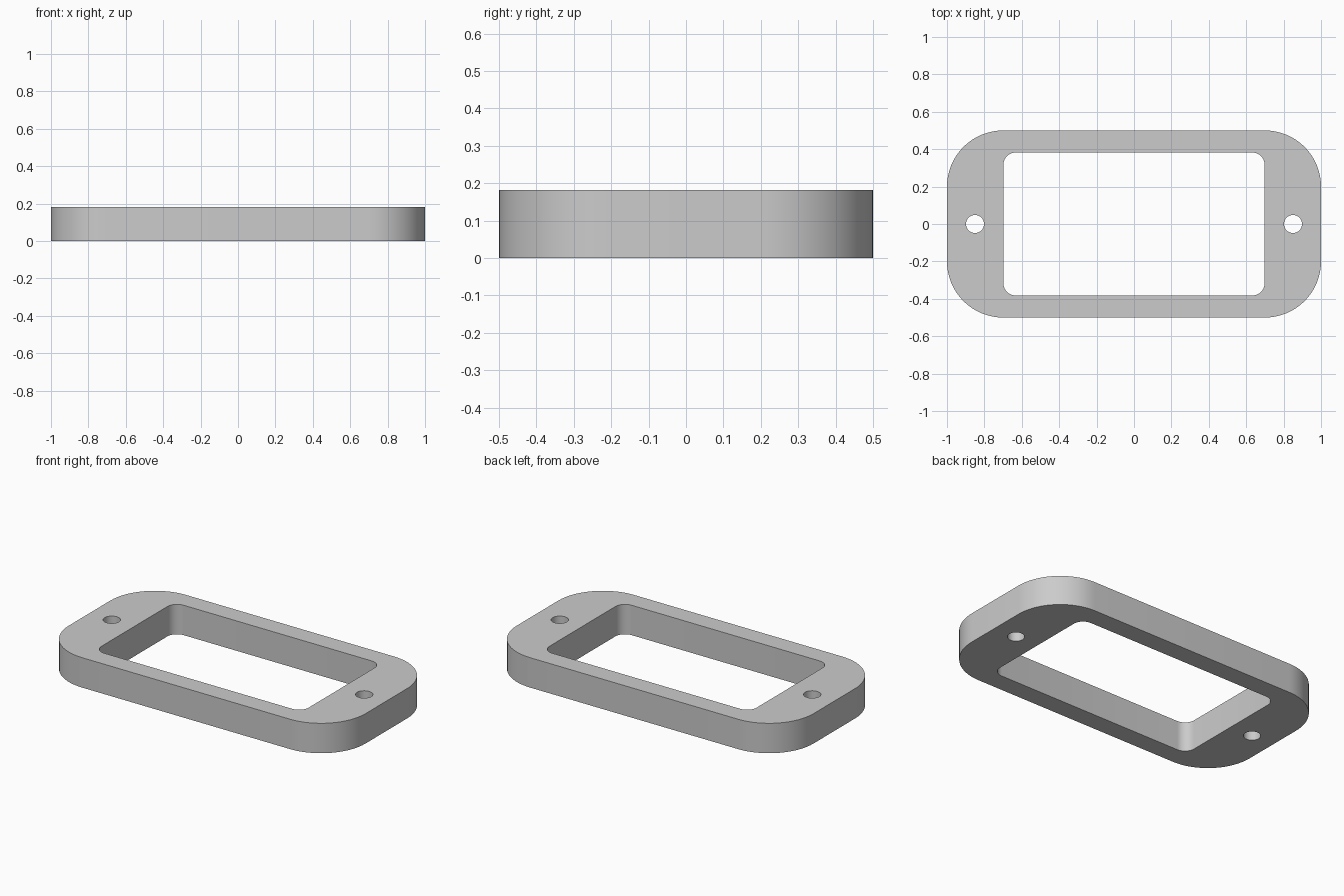
import bpy
import bmesh
from math import cos, sin, pi, radians

HEIGHT = 0.182

cube = bpy.data.objects.get("Cube")
if cube:
    bpy.data.objects.remove(cube, do_unlink=True)


def rounded_outline(half_x, half_y, radius, steps, centre_x=0.0):
    """Rounded rectangle; a circle when the radius equals both half sizes."""
    points = []
    for corner, (sx, sy) in enumerate([(1, 1), (-1, 1), (-1, -1), (1, -1)]):
        for i in range(steps + 1):
            a = (corner + i / steps) * pi / 2
            p = (centre_x + sx * (half_x - radius) + radius * cos(a),
                 sy * (half_y - radius) + radius * sin(a))
            if not points or max(abs(p[0] - points[-1][0]), abs(p[1] - points[-1][1])) > 1e-5:
                points.append(p)
    first, last = points[0], points[-1]
    if max(abs(first[0] - last[0]), abs(first[1] - last[1])) < 1e-5:
        points.pop()
    return points


# Plate outline, window opening and two screw holes
outlines = [
    rounded_outline(1.0, 0.5, 0.3, 16),
    rounded_outline(0.698, 0.382, 0.065, 10),
    rounded_outline(0.048, 0.048, 0.048, 10, -0.85),
    rounded_outline(0.048, 0.048, 0.048, 10, 0.85),
]

# Filled flat curve, thickened into the frame
curve = bpy.data.curves.new("frame_profile", "CURVE")
curve.dimensions = "2D"
curve.fill_mode = "BOTH"
curve.extrude = HEIGHT / 2
for outline in outlines:
    spline = curve.splines.new("POLY")
    spline.points.add(len(outline) - 1)
    for point, (x, y) in zip(spline.points, outline):
        point.co = (x, y, 0, 1)
    spline.use_cyclic_u = True

frame = bpy.data.objects.new("mounting_frame", curve)
bpy.context.collection.objects.link(frame)
bpy.ops.object.select_all(action="DESELECT")
frame.select_set(True)
bpy.context.view_layer.objects.active = frame
bpy.ops.object.convert(target="MESH")
frame = bpy.context.object

# Join caps to walls and stand the frame on the ground
bm = bmesh.new()
bm.from_mesh(frame.data)
bmesh.ops.remove_doubles(bm, verts=bm.verts, dist=0.0001)
bmesh.ops.translate(bm, verts=bm.verts, vec=(0, 0, HEIGHT / 2))
bmesh.ops.recalc_face_normals(bm, faces=bm.faces)
bm.to_mesh(frame.data)
bm.free()

# Plain grey finish
grey = bpy.data.materials.new("light_grey")
grey.use_nodes = True
colour = (0.6, 0.6, 0.6, 1)
grey.diffuse_color = colour
grey.node_tree.nodes["Principled BSDF"].inputs["Base Color"].default_value = colour
frame.data.materials.clear()
frame.data.materials.append(grey)

bpy.ops.object.shade_smooth_by_angle(angle=radians(30))
